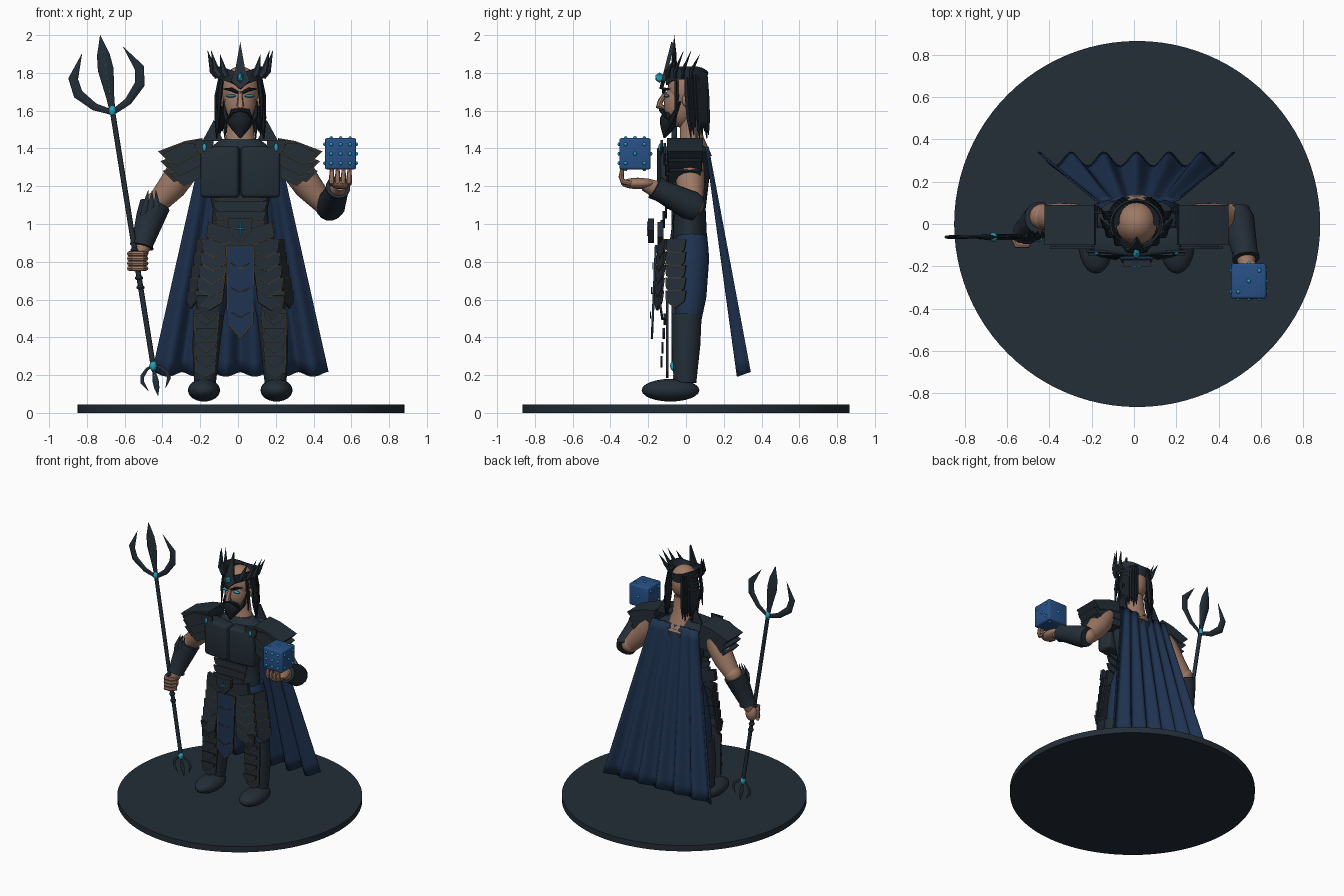
import bpy, bmesh, math
from math import sin, cos, pi, radians
from mathutils import Vector, Matrix, Euler

if "Cube" in bpy.data.objects:
    bpy.data.objects.remove(bpy.data.objects["Cube"])

CX = 0.012  # centre line of the figure


def material(name, rgb):
    m = bpy.data.materials.new(name)
    m.use_nodes = True
    m.diffuse_color = (*rgb, 1)
    for n in m.node_tree.nodes:
        if n.type == 'BSDF_PRINCIPLED':
            n.inputs["Base Color"].default_value = (*rgb, 1)
    return m


ARMOUR = material("dark slate armour", (0.017, 0.027, 0.038))
NAVY = material("navy cloth", (0.013, 0.032, 0.08))
SKIN = material("tan skin", (0.34, 0.19, 0.13))
HAIR = material("black hair", (0.009, 0.013, 0.018))
BRONZE = material("dark bronze", (0.07, 0.045, 0.018))
CYAN = material("cyan glow", (0.02, 0.36, 0.52))
BLUE = material("blue die", (0.021, 0.08, 0.24))


def finish(name, bm, mats, angle=40):
    bmesh.ops.remove_doubles(bm, verts=bm.verts, dist=0.00005)
    bmesh.ops.recalc_face_normals(bm, faces=bm.faces)
    me = bpy.data.meshes.new(name)
    bm.to_mesh(me)
    bm.free()
    for m in mats:
        me.materials.append(m)
    me.shade_smooth()
    me.set_sharp_from_angle(angle=radians(angle))
    ob = bpy.data.objects.new(name, me)
    bpy.context.scene.collection.objects.link(ob)
    return ob


def placed(loc, rot=(0, 0, 0), size=(1, 1, 1)):
    return Matrix.LocRotScale(Vector(loc), Euler(rot), Vector(size))


def ball(name, loc, size, mat, rot=(0, 0, 0), seg=24):
    bm = bmesh.new()
    bmesh.ops.create_uvsphere(bm, u_segments=seg, v_segments=seg // 2, radius=1,
                              matrix=placed(loc, rot, size))
    return finish(name, bm, [mat])


def box(name, loc, size, mat, bevel=0.01, rot=(0, 0, 0)):
    bm = bmesh.new()
    bmesh.ops.create_cube(bm, size=1, matrix=Matrix.Diagonal((*size, 1)))
    bmesh.ops.bevel(bm, geom=bm.edges[:], offset=bevel, segments=3, affect='EDGES', profile=0.5)
    bm.transform(placed(loc, rot))
    return finish(name, bm, [mat])


def tube(name, pts, radii, mat, flat=1, seg=14):
    """Round or flattened body swept along a path."""
    pts = [Vector(p) for p in pts]
    bm = bmesh.new()
    rings = []
    for i, p in enumerate(pts):
        t = (pts[min(i + 1, len(pts) - 1)] - pts[max(i - 1, 0)]).normalized()
        side = t.cross(Vector((0, 1, 0))).normalized()
        up = side.cross(t)
        r = max(radii[i], 0.0005)
        rings.append([bm.verts.new(p + side * r * cos(2 * pi * k / seg) + up * r * flat * sin(2 * pi * k / seg))
                      for k in range(seg)])
    for a, b in zip(rings, rings[1:]):
        for k in range(seg):
            bm.faces.new((a[k], a[(k + 1) % seg], b[(k + 1) % seg], b[k]))
    bm.faces.new(rings[0])
    bm.faces.new(rings[-1])
    return finish(name, bm, [mat])


def plate(name, outline, loc, mat=ARMOUR, depth=0.012, rot=(0, 0, 0), trim=0.004):
    """Upright plate cut from an x/z outline, with a thin bronze rim on its front."""
    bm = bmesh.new()
    front = bm.faces.new([bm.verts.new((x, 0, z)) for x, z in outline])
    out = bmesh.ops.extrude_face_region(bm, geom=[front])
    bmesh.ops.translate(bm, vec=(0, depth, 0), verts=[v for v in out["geom"] if isinstance(v, bmesh.types.BMVert)])
    bmesh.ops.recalc_face_normals(bm, faces=bm.faces)
    if trim:
        face = min(bm.faces, key=lambda f: f.calc_center_median().y)
        for f in bmesh.ops.inset_region(bm, faces=[face], thickness=trim, use_even_offset=True)["faces"]:
            f.material_index = 1
    bm.transform(placed(loc, rot))
    return finish(name, bm, [mat, BRONZE], 20)


def shield(w, h, point=0.3):
    """Outline hanging from z = 0: straight top, pointed bottom."""
    return [(-w, 0), (w, 0), (w * 0.9, -h * (1 - point)), (0, -h), (-w * 0.9, -h * (1 - point))]


# Round base
bm = bmesh.new()
bmesh.ops.create_cone(bm, cap_ends=True, segments=96, radius1=0.866, radius2=0.866, depth=0.045,
                      matrix=Matrix.Translation((0.015, 0, 0.0225)))
finish("round_base", bm, [ARMOUR])

# Torso, pelvis, neck and breastplate
tube("torso", [(CX, 0.02, z) for z in (0.84, 0.95, 1.08, 1.25, 1.38, 1.45)],
     (0.16, 0.155, 0.145, 0.18, 0.19, 0.1), ARMOUR, 0.58, 28)
ball("pelvis", (CX, 0.03, 0.86), (0.17, 0.09, 0.11), NAVY)
tube("neck", [(CX, 0.03, 1.36), (CX, 0.03, 1.46), (CX, 0.02, 1.6)], (0.13, 0.075, 0.065), SKIN, 0.85)
for i in range(4):
    plate("belly_plate", shield(0.15 - i * 0.006, 0.09, 0.5), (CX, -0.1 - i * 0.012, 1.17 - i * 0.05))
plate("belt", [(-0.17, 0.03), (0, -0.02), (0.17, 0.03), (0.18, -0.05), (0, -0.12), (-0.18, -0.05)],
      (CX, -0.15, 0.98), depth=0.03)
plate("belt_buckle", shield(0.065, 0.13, 0.5), (CX, -0.2, 1.03), depth=0.03)
box("buckle_emblem", (CX, -0.203, 0.975), (0.006, 0.008, 0.075), CYAN, 0.002)
box("buckle_emblem_bar", (CX, -0.203, 0.975), (0.045, 0.008, 0.006), CYAN, 0.002)
plate("tabard", shield(0.078, 0.5, 0.16), (CX, -0.165, 0.89), NAVY, rot=(radians(-2.5), 0, 0), trim=0.006)
for i in range(3):
    plate("tabard_ornament", [(-0.05, 0.03), (0, 0), (0.05, 0.03), (0.05, 0.036), (0, 0.008), (-0.05, 0.036)],
          (CX, -0.178 - i * 0.006, 0.76 - i * 0.13), BRONZE, 0.006, trim=0)

for s in (-1, 1):
    X = lambda x: CX + s * x
    box("breastplate_half", (X(0.105), -0.085, 1.275), (0.205, 0.12, 0.27), ARMOUR, 0.02, (0, 0, s * 0.12))

    # Legs
    tube("thigh", [(X(0.085), 0.03, 0.93), (X(0.11), 0.03, 0.82), (X(0.15), 0.025, 0.62), (X(0.165), 0.01, 0.48)],
         (0.085, 0.095, 0.085, 0.07), NAVY)
    tube("shin_armour", [(X(0.165), 0.003, 0.52), (X(0.18), 0, 0.36), (X(0.187), -0.005, 0.16)],
         (0.078, 0.074, 0.058), ARMOUR, 1.05)
    ball("boot", (X(0.192), -0.082, 0.12), (0.085, 0.153, 0.06), ARMOUR)
    plate("greave", [(-0.07, 0.16), (0, 0.22), (0.07, 0.16), (0.055, -0.16), (0, -0.19), (-0.055, -0.16)],
          (X(0.183), -0.105, 0.375), rot=(0, -s * 0.03, 0))
    for i in range(4):
        plate("greave_ridge", shield(0.055, 0.06, 0.6), (X(0.18), -0.118 - 0.006 * (3 - i), 0.3 + i * 0.075))
    plate("knee_plate", shield(0.062, 0.13, 0.45), (X(0.168), -0.15, 0.62), rot=(0.15, 0, 0))

    # Layered thigh guards, front and side
    for i in range(5):
        z = 0.92 - i * 0.068
        plate("front_thigh_guard", shield(0.078, 0.105, 0.4), (X(0.13 + i * 0.008), -0.13 - i * 0.004, z),
              rot=(-0.12, 0, s * 0.25))
        plate("side_thigh_guard", shield(0.06, 0.095, 0.4), (X(0.205 + i * 0.012), -0.055, z),
              rot=(-0.15, 0, s * 1.1))

    # Shoulder armour in overlapping layers
    for i in range(3):
        guard = [(0.19, 1.37), (0.2, 1.455), (0.29, 1.44), (0.435, 1.385), (0.375, 1.325), (0.29, 1.36)]
        plate("shoulder_guard", [(s * x, z) for x, z in guard], (CX - s * i * 0.012, -0.1 + i * 0.006, -i * 0.052),
              depth=0.19 - i * 0.012)
        plate("shoulder_flare", [(s * 0.2, 1.42), (s * 0.3, 1.43), (s * 0.41, 1.37), (s * 0.34, 1.31), (s * 0.24, 1.36)],
              (CX - s * i * 0.02, -0.118 + i * 0.008, -i * 0.055))
    plate("collar_badge", shield(0.05, 0.09, 0.5), (X(0.19), -0.135, 1.445))
    ball("badge_gem", (X(0.19), -0.138, 1.405), (0.011, 0.008, 0.022), CYAN, seg=12)
    plate("collar_wing", [(s * 0.09, 1.44), (s * 0.14, 1.55), (s * 0.2, 1.44)], (CX, 0.05, 0), trim=0)

    # Upper arm
    tube("upper_arm", [(X(0.25), 0.01, 1.38), (X(0.3), 0.015, 1.29), (X(0.36), 0.025, 1.2), (X(0.44), 0.035, 1.11)],
         (0.07, 0.083, 0.076, 0.058), SKIN)
    ball("elbow", (X(0.445), 0.035, 1.11), (0.062, 0.062, 0.062), SKIN)

    # Hair: side strands and front locks
    for i in range(8):
        a = radians(-5 + i * 9)
        x, y = cos(a), 0.015 + 0.1 * sin(a)
        tube("hair_strand", [(X(0.095 * x), y, 1.8), (X(0.115 * x), y + 0.005, 1.68), (X(0.12 * x), y + 0.012, 1.56),
                             (X(0.125 * x), y + 0.02, 1.45 + 0.02 * (i % 3))], (0.016, 0.021, 0.018, 0.002), HAIR, seg=6)
    tube("front_lock", [(X(0.1), -0.05, 1.76), (X(0.112), -0.05, 1.66), (X(0.115), -0.055, 1.53)],
         (0.012, 0.014, 0.003), HAIR, seg=6)

    # Face
    ball("ear", (X(0.1), 0.0, 1.655), (0.015, 0.022, 0.035), SKIN, seg=12)
    ball("eye", (X(0.048), -0.103, 1.678), (0.028, 0.014, 0.009), CYAN, seg=12)
    tube("eyebrow", [(X(0.012), -0.12, 1.695), (X(0.045), -0.117, 1.712), (X(0.088), -0.085, 1.715)],
         (0.007, 0.011, 0.003), HAIR, seg=6)
    tube("moustache", [(X(0), -0.135, 1.605), (X(0.04), -0.125, 1.598), (X(0.066), -0.1, 1.555)],
         (0.009, 0.013, 0.003), HAIR, seg=6)
    tube("jaw_hair", [(X(0.085), -0.03, 1.65), (X(0.078), -0.065, 1.57), (X(0.03), -0.1, 1.5)],
         (0.006, 0.016, 0.012), HAIR, seg=6)

    # Crown spikes leaning out and back
    for a, h in ((-52, 0.1), (-28, 0.12), (-8, 0.12), (14, 0.1)):
        x, y = cos(radians(a)), sin(radians(a))
        tube("crown_spike", [(X(0.12 * x), 0.12 * y, 1.78), (X(0.145 * x), 0.12 * y, 1.81),
                             (X(0.175 * x), 0.12 * y + 0.045, 1.8 + h)], (0.018, 0.019, 0), ARMOUR, 0.6, 6)

# Head
ball("skull", (CX, 0.005, 1.71), (0.1, 0.103, 0.125), SKIN)
ball("face", (CX, -0.025, 1.635), (0.085, 0.092, 0.125), SKIN)
tube("nose", [(CX, -0.105, 1.7), (CX, -0.135, 1.65), (CX, -0.143, 1.625), (CX, -0.11, 1.61)],
     (0.01, 0.015, 0.02, 0.01), SKIN, seg=8)
tube("beard", [(CX, -0.085, 1.59), (CX, -0.092, 1.55), (CX, -0.1, 1.51), (CX, -0.115, 1.455)],
     (0.05, 0.066, 0.052, 0.006), HAIR, 0.75, 10)

# Crown band, dipping at front and back
bm = bmesh.new()
cols = []
for k in range(48):
    a = 2 * pi * k / 48
    dip = abs(sin(a)) ** 4
    ring = []
    for r, z in ((0.113, 1.765 - 0.03 * dip), (0.127, 1.835 - 0.03 * dip),
                 (0.118, 1.835 - 0.03 * dip), (0.105, 1.765 - 0.03 * dip)):
        ring.append(bm.verts.new((CX + r * cos(a), r * 0.93 * sin(a), z)))
    cols.append(ring)
for k in range(48):
    for j in range(4):
        a, b = cols[k], cols[(k + 1) % 48]
        bm.faces.new((a[j], b[j], b[(j + 1) % 4], a[(j + 1) % 4]))
finish("crown_band", bm, [ARMOUR])
plate("crown_front", [(0, -0.045), (0.05, 0), (0.028, 0.05), (0, 0.21), (-0.028, 0.05), (-0.05, 0)],
      (CX, -0.13, 1.76), depth=0.02, rot=(-0.25, 0, 0))
bm = bmesh.new()
bmesh.ops.create_icosphere(bm, subdivisions=1, radius=1, matrix=placed((CX, -0.14, 1.775), size=(0.018, 0.026, 0.028)))
finish("crown_gem", bm, [CYAN], 10)

# Cape with folds that deepen towards the hem
bm = bmesh.new()
NU, NV = 72, 16
rows = []
for j in range(NV + 1):
    v = j / NV
    row = []
    for i in range(NU + 1):
        u = 2 * i / NU - 1
        wave = cos(6 * pi * u)
        row.append(bm.verts.new((CX + u * (0.2 + 0.265 * v), 0.115 + 0.195 * v + 0.033 * (0.15 + 0.85 * v) * wave,
                                 1.41 - 1.205 * v + 0.012 * v * wave)))
    rows.append(row)
for a, b in zip(rows, rows[1:]):
    for i in range(NU):
        bm.faces.new((a[i], a[i + 1], b[i + 1], b[i]))
cape = finish("cape", bm, [NAVY])
cape.modifiers.new("thickness", 'SOLIDIFY').thickness = 0.008

# Right forearm gripping the shaft
tube("right_forearm", [(-0.43, 0.035, 1.11), (-0.47, 0, 1.0), (-0.52, -0.045, 0.83)], (0.06, 0.06, 0.035), SKIN)
tube("right_bracer", [(-0.44, 0.025, 1.1), (-0.465, 0.005, 1.03), (-0.505, -0.03, 0.9), (-0.51, -0.035, 0.88)],
     (0.082, 0.076, 0.058, 0.064), ARMOUR)
for i in range(3):
    tube("right_bracer_fin", [(-0.5 + i * 0.03, -0.05, 1.04), (-0.49 + i * 0.03, -0.06, 1.1), (-0.475 + i * 0.02, -0.03, 1.18)],
         (0.02, 0.016, 0), ARMOUR, 0.4, 6)
ball("right_hand", (-0.53, -0.05, 0.805), (0.045, 0.04, 0.06), SKIN)
for i in range(4):
    z = 0.765 + i * 0.026
    tube("right_finger", [(-0.575, -0.06, z), (-0.555, -0.1, z), (-0.505, -0.1, z), (-0.485, -0.065, z)],
         (0.014, 0.015, 0.015, 0.012), SKIN, seg=8)

# Left forearm reaching forward under the die
tube("left_forearm", [(0.475, 0.03, 1.1), (0.52, -0.1, 1.16), (0.54, -0.22, 1.21)], (0.058, 0.056, 0.035), SKIN)
tube("left_bracer", [(0.48, 0.06, 1.08), (0.49, 0.02, 1.1), (0.525, -0.13, 1.175), (0.53, -0.165, 1.195)],
     (0.07, 0.08, 0.06, 0.066), ARMOUR)
ball("left_palm", (0.542, -0.255, 1.215), (0.055, 0.09, 0.03), SKIN)
for i in range(4):
    x = 0.495 + i * 0.031
    tube("left_finger", [(x, -0.29, 1.215), (x, -0.335, 1.225), (x + 0.001, -0.343, 1.25), (x + 0.002, -0.338, 1.29)],
         (0.015, 0.015, 0.014, 0.01), SKIN, seg=8)

# Die with raised pips
DIE, H = Vector((0.543, -0.27, 1.372)), 0.083
box("die", DIE, (2 * H, 2 * H, 2 * H), BLUE, 0.012)
diag = [(-1, -1), (0, 0), (1, 1)]
corners = [(a, b) for a in (-1, 1) for b in (-1, 1)]
grid = [(a, b) for a in (-1, 0, 1) for b in (-1, 0, 1)]
for axis, sign, spots in ((1, -1, grid), (1, 1, diag[1:2]), (0, 1, corners + diag[1:2]), (0, -1, corners),
                          (2, 1, diag), (2, -1, diag[::2])):
    for a, b in spots:
        p = [a * 0.05, b * 0.05]
        p.insert(axis, sign * H)
        ball("die_pip", DIE + Vector(p), (0.01, 0.01, 0.01), CYAN, seg=10)

# Trident: shaft, large head and small foot
UP = Vector((-0.16, 0, 0.987))
ACROSS = Vector((0.987, 0, 0.16))
TOP, FOOT = Vector((-0.665, -0.062, 1.6)), Vector((-0.449, -0.062, 0.25))
tube("trident_shaft", [FOOT, TOP], (0.014, 0.014), ARMOUR, seg=12)
for part, origin, k, d in (("head", TOP, 1, 1), ("foot", FOOT, 0.4, -1)):
    P = lambda u, w: origin + ACROSS * u * k + UP * w * k * d
    tube("trident_" + part + "_blade", [P(0, 0), P(0, 0.06), P(0, 0.22), P(0, 0.3), P(0, 0.405)],
         [r * k for r in (0.016, 0.02, 0.042, 0.034, 0)], ARMOUR, 0.35, 8)
    for s in (-1, 1):
        tube("trident_" + part + "_prong", [P(0, -0.01), P(s * 0.09, 0.035), P(s * 0.165, 0.115),
                                            P(s * 0.178, 0.2), P(s * 0.11, 0.325)],
             [r * k for r in (0.014, 0.02, 0.027, 0.026, 0)], ARMOUR, 0.35, 8)
    for i in range(7):
        ball("trident_" + part + "_rune", P(0, 0.1 + i * 0.035) + Vector((0, -0.011 * k, 0)),
             (0.004 * k, 0.004 * k, 0.011 * k), CYAN, seg=8)
    ball("trident_" + part + "_gem", P(0, 0), (0.02, 0.022, 0.03), CYAN, seg=12)
for w in (0.42, 0.47, 0.62):
    ball("shaft_collar", FOOT + UP * w, (0.022, 0.022, 0.014), ARMOUR, seg=12)
